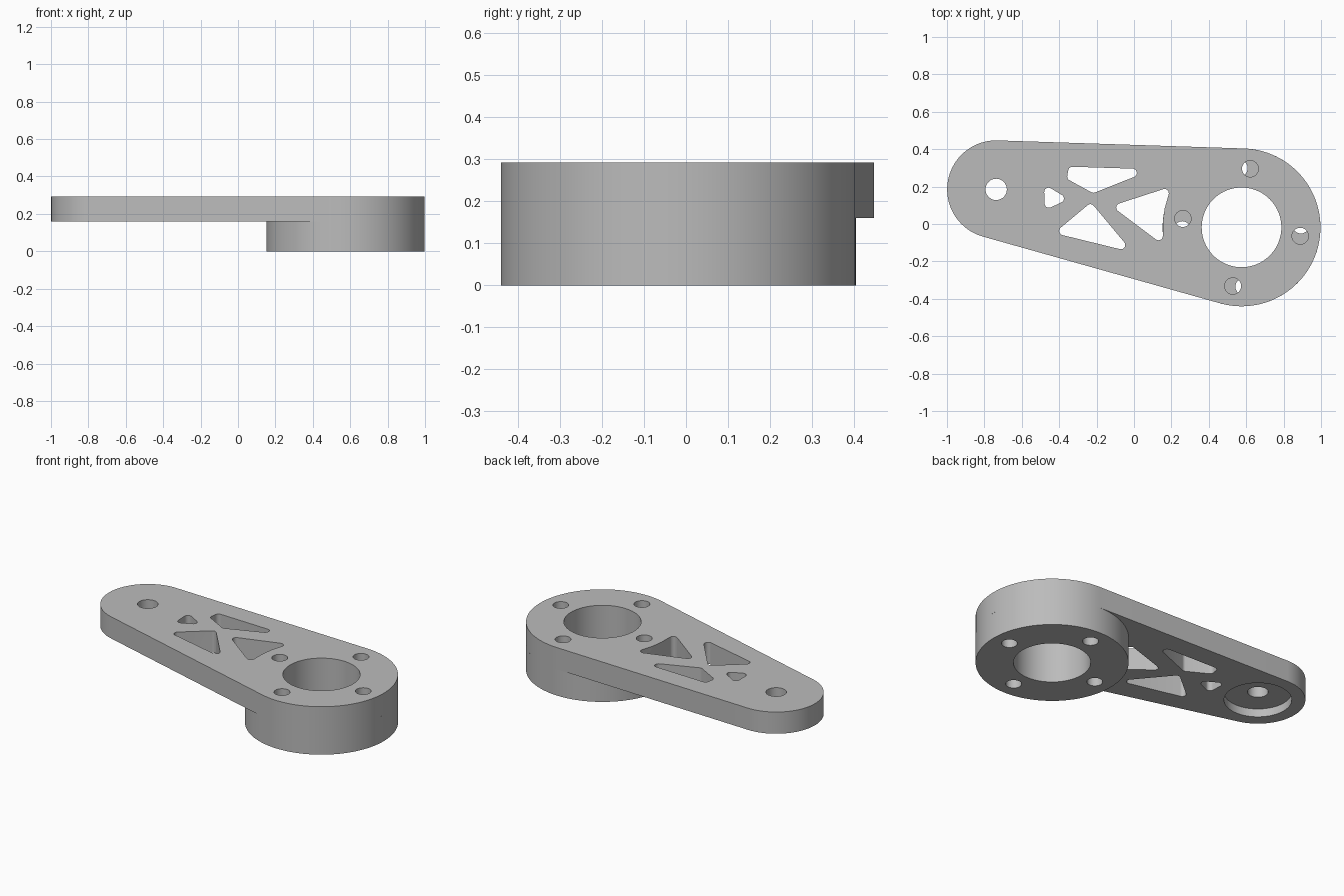
import bpy, bmesh, math
from mathutils import Vector

if "Cube" in bpy.data.objects:
    bpy.data.objects.remove(bpy.data.objects["Cube"])

HUB, TIP = (0.575, -0.018), (-0.737, 0.185)
HUB_R, TIP_R, BORE_R = 0.422, 0.262, 0.213
BOLT_RING, BOLT_R = 0.317, 0.044
BASE, TOP = 0.16, 0.292

grey = bpy.data.materials.new("satin grey")
grey.use_nodes = True
grey.diffuse_color = (0.5, 0.5, 0.5, 1)
grey.node_tree.nodes["Principled BSDF"].inputs["Base Color"].default_value = (0.5, 0.5, 0.5, 1)


def circle(centre, r, n=96):
    return [(centre[0] + r * math.cos(math.tau * i / n),
             centre[1] + r * math.sin(math.tau * i / n)) for i in range(n)]


def belt(discs, step=0.06):
    """Outline of a belt wrapped counter-clockwise round discs (x, y, r)."""
    n = len(discs)
    normals = []
    for i, (x, y, r) in enumerate(discs):
        x2, y2, r2 = discs[(i + 1) % n]
        d = math.hypot(x2 - x, y2 - y)
        normals.append(math.atan2(y2 - y, x2 - x) - math.acos((r - r2) / d))
    points = []
    for i, (x, y, r) in enumerate(discs):
        start = normals[i - 1]
        turn = (normals[i] - start) % math.tau
        if turn > 1.7 * math.pi:            # slight inward bend: one point
            angles = [start + (turn - math.tau) / 2]
        else:
            k = max(2, round(turn / step))
            angles = [start + turn * j / k for j in range(k + 1)]
        points += [(x + r * math.cos(a), y + r * math.sin(a)) for a in angles]
    return points


def prism(name, outline, z0, z1):
    bm = bmesh.new()
    face = bm.faces.new([bm.verts.new((x, y, z0)) for x, y in outline])
    top = bmesh.ops.extrude_face_region(bm, geom=[face])["geom"]
    bmesh.ops.translate(bm, vec=Vector((0, 0, z1 - z0)),
                        verts=[v for v in top if isinstance(v, bmesh.types.BMVert)])
    bmesh.ops.recalc_face_normals(bm, faces=bm.faces)
    mesh = bpy.data.meshes.new(name)
    bm.to_mesh(mesh)
    bm.free()
    mesh.materials.append(grey)
    obj = bpy.data.objects.new(name, mesh)
    bpy.context.collection.objects.link(obj)
    return obj


def cut(obj, outlines, z0, z1):
    """Cut each outline through obj between two heights."""
    bpy.context.view_layer.objects.active = obj
    for outline in outlines:
        cutter = prism("cutter", outline, z0, z1)
        cutter.hide_render = True
        mod = obj.modifiers.new("cut", 'BOOLEAN')
        mod.operation, mod.solver, mod.object = 'DIFFERENCE', 'EXACT', cutter
        bpy.ops.object.modifier_apply(modifier=mod.name)
        bpy.data.objects.remove(cutter)


def bolt_holes(first_degrees):
    holes = []
    for i in range(4):
        a = math.radians(first_degrees + 90 * i)
        centre = (HUB[0] + BOLT_RING * math.cos(a), HUB[1] + BOLT_RING * math.sin(a))
        holes.append(circle(centre, BOLT_R, 32))
    return holes


# Corner centres of the rounded lightening windows, counter-clockwise
WINDOW_R = 0.023
windows = [
    [(-0.334, 0.254), (-0.217, 0.19), (-0.008, 0.273), (-0.329, 0.283)],
    [(-0.457, 0.171), (-0.455, 0.11), (-0.398, 0.136)],
    [(-0.377, -0.037), (-0.07, -0.112), (-0.233, 0.083)],
    [(-0.072, 0.088), (0.131, -0.064), (0.132, 0.02), (0.142, 0.09), (0.163, 0.164)],
]
window_outlines = [belt([(x, y, WINDOW_R) for x, y in w], 0.2) for w in windows]

# Tapered arm plate with bore, bolt holes, tip hole and windows
arm = prism("arm_plate", belt([(*TIP, TIP_R), (*HUB, HUB_R)]), BASE, TOP)
cut(arm, [circle(HUB, BORE_R), circle(TIP, 0.057, 48)] + bolt_holes(-8.4) + window_outlines,
    BASE - 0.1, TOP + 0.1)
# Bearing pocket under the tip
cut(arm, [circle(TIP, 0.187)], BASE - 0.1, BASE + 0.05)

# Hub ring below the wide end, its bolt holes turned slightly
hub = prism("hub_ring", circle(HUB, HUB_R, 128), 0, BASE)
cut(hub, [circle(HUB, BORE_R)] + bolt_holes(2), -0.1, BASE + 0.1)

for obj in (arm, hub):
    bpy.ops.object.select_all(action='DESELECT')
    obj.select_set(True)
    bpy.context.view_layer.objects.active = obj
    bpy.ops.object.shade_smooth_by_angle(angle=math.radians(30))
